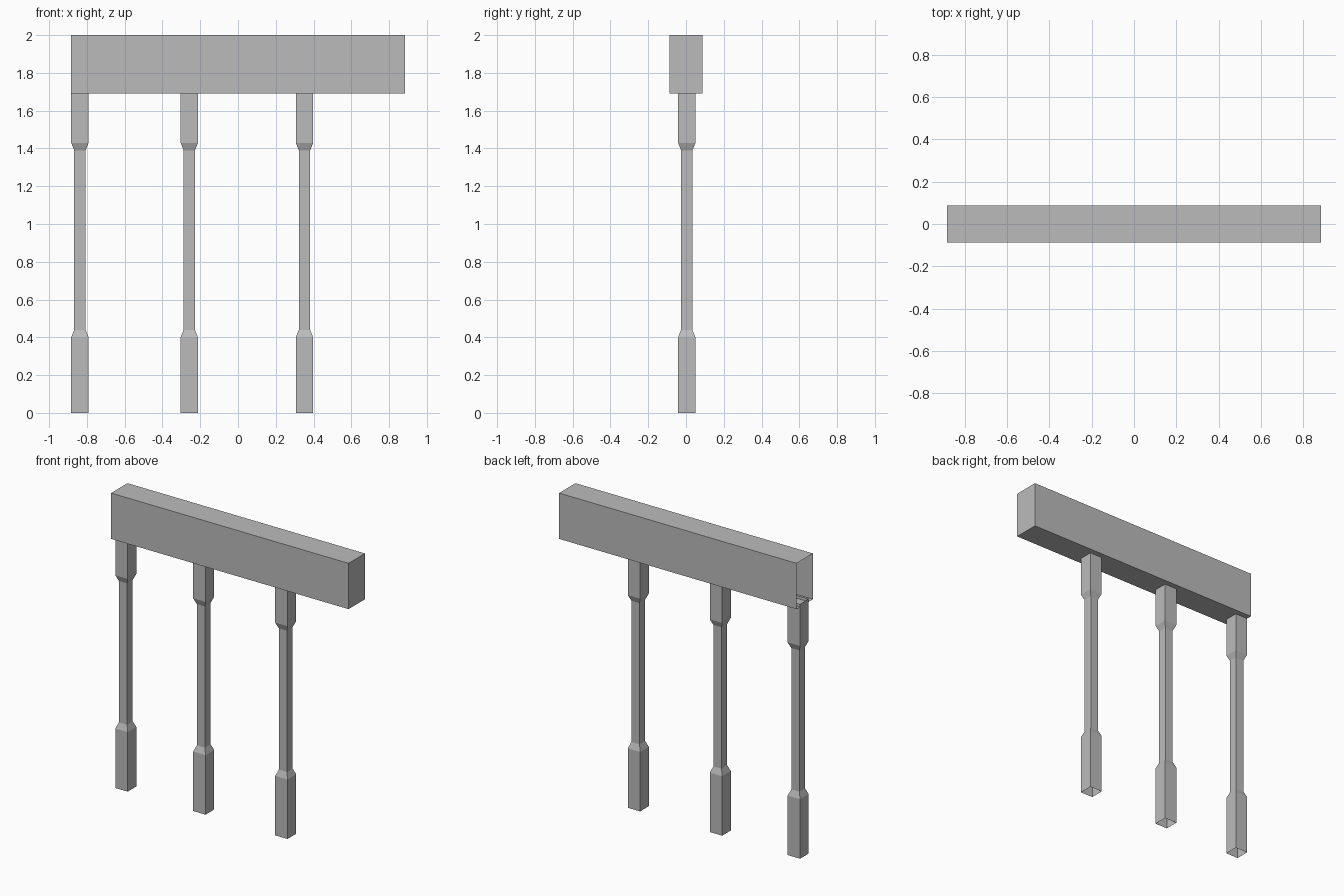
import bpy
import bmesh

cube = bpy.data.objects.get("Cube")
if cube:
    bpy.data.objects.remove(cube, do_unlink=True)

# Single plain grey material
grey = bpy.data.materials.new("plain grey")
grey.use_nodes = True
colour = (0.5, 0.5, 0.5, 1)
grey.diffuse_color = colour
grey.node_tree.nodes["Principled BSDF"].inputs["Base Color"].default_value = colour


def finish(name, bm, location=(0, 0, 0)):
    mesh = bpy.data.meshes.new(name)
    bm.to_mesh(mesh)
    bm.free()
    mesh.materials.append(grey)
    obj = bpy.data.objects.new(name, mesh)
    obj.location = location
    bpy.context.collection.objects.link(obj)
    return obj


def square_post(name, x, y, profile):
    """Loft square sections (half width, height), open at both ends."""
    bm = bmesh.new()
    rings = []
    for half, z in profile:
        corners = ((-half, -half), (half, -half), (half, half), (-half, half))
        rings.append([bm.verts.new((px, py, z)) for px, py in corners])
    for low, high in zip(rings, rings[1:]):
        for i in range(4):
            j = (i + 1) % 4
            bm.faces.new((low[i], low[j], high[j], high[i]))
    finish(name, bm, (x, y, 0))


# Handrail beam: hollow box, open at its -x end
bm = bmesh.new()
bmesh.ops.create_cube(bm, size=1)
bmesh.ops.scale(bm, vec=(1.766, 0.174, 0.308), verts=bm.verts)
bm.normal_update()
open_end = [f for f in bm.faces if f.normal.x < -0.9]
bmesh.ops.delete(bm, geom=open_end, context="FACES")
finish("top_beam", bm, (0, 0, 1.846))

# Three slim balusters with thicker blocks at top and bottom
wide, slim = 0.046, 0.03
baluster = [(wide, 0), (wide, 0.4), (slim, 0.44),
            (slim, 1.39), (wide, 1.43), (wide, 1.712)]
for label, x in (("right", -0.837), ("middle", -0.258), ("left", 0.352)):
    square_post(label + "_post", x, 0.004, baluster)
